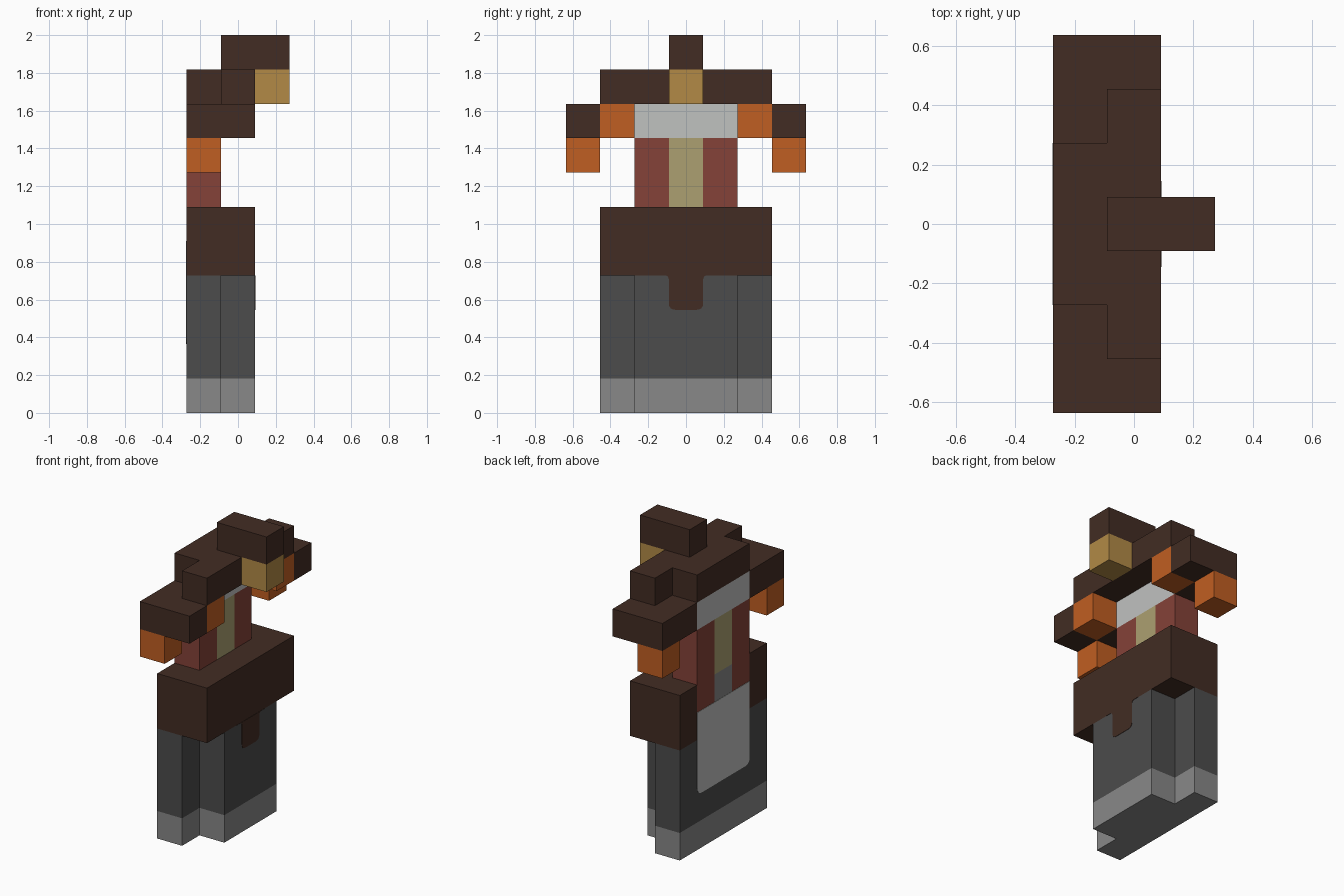
import bpy, bmesh
from mathutils import Vector

cube = bpy.data.objects.get("Cube")
if cube:
    bpy.data.objects.remove(cube, do_unlink=True)

U = 2 / 11  # one block


def material(name, rgb):
    linear = [((c / 255 + 0.055) / 1.055) ** 2.4 for c in rgb]
    m = bpy.data.materials.new(name)
    m.use_nodes = True
    m.diffuse_color = (*linear, 1)
    m.node_tree.nodes["Principled BSDF"].inputs["Base Color"].default_value = (*linear, 1)
    return m


brown = material("dark brown", (66, 44, 35))
orange = material("orange", (192, 94, 34))
gold = material("gold", (178, 138, 70))
white = material("off white", (192, 194, 192))
red = material("brick red", (133, 66, 56))
tan = material("tan", (172, 160, 113))
dark = material("dark grey", (76, 76, 76))
light = material("light grey", (136, 136, 136))


def finish(name, bm, mat):
    bmesh.ops.recalc_face_normals(bm, faces=bm.faces)
    mesh = bpy.data.meshes.new(name)
    bm.to_mesh(mesh)
    bm.free()
    mesh.materials.append(mat)
    obj = bpy.data.objects.new(name, mesh)
    bpy.context.collection.objects.link(obj)
    return obj


def block(name, mat, x, y, z):
    """Box given by first and last block on x and y, and by edge heights on z."""
    low = Vector((x[0] - 0.5, y[0] - 0.5, z[0])) * U
    high = Vector((x[1] + 0.5, y[1] + 0.5, z[1])) * U
    bm = bmesh.new()
    bmesh.ops.create_cube(bm, size=1)
    for v in bm.verts:
        v.co = [high[i] if v.co[i] > 0 else low[i] for i in range(3)]
    return finish(name, bm, mat)


def plate(name, mat, x, thickness, corners):
    """Thin painted plate facing x; corners are (y, z, radius) in blocks."""
    pts = []
    for i, (y, z, r) in enumerate(corners):
        c = Vector((y, z))
        if not r:
            pts.append(c)
            continue
        a, b = [(Vector(corners[k][:2]) - c).normalized() * r
                for k in (i - 1, (i + 1) % len(corners))]
        for s in range(5):
            t = s / 4
            pts.append(c + a * (1 - t) ** 2 + b * t ** 2)
    bm = bmesh.new()
    face = bm.faces.new([bm.verts.new((x * U, p.x * U, p.y * U)) for p in pts])
    new = bmesh.ops.extrude_face_region(bm, geom=[face])["geom"]
    bmesh.ops.translate(bm, vec=(thickness, 0, 0),
                        verts=[g for g in new if isinstance(g, bmesh.types.BMVert)])
    return finish(name, bm, mat)


# Legs and soles: a wide back slab with a narrower front slab
for part, mat, z in (("sole", light, (0, 1)), ("legs", dark, (1, 4))):
    block("back_" + part, mat, (-1, -1), (-2, 2), z)
    block("front_" + part, mat, (0, 0), (-1, 1), z)

# Waist
block("waist_front", brown, (0, 0), (-2, 2), (4, 6))
block("waist_core", dark, (-1, -1), (-1, 1), (4, 5))
block("waist_back_badge", light, (-1, -1), (0, 0), (5, 6))

# Torso centre and collar
block("torso_stripe", tan, (-1, -1), (0, 0), (6, 8))
block("collar", white, (-1, -1), (-1, 1), (8, 9))

# Parts repeated on both sides
for side, s in (("front", -1), ("back", 1)):
    block(side + "_waist_side", brown, (-1, -1), (2 * s, 2 * s), (4, 6))
    block(side + "_torso_side", red, (-1, -1), (s, s), (5, 8))
    block(side + "_shoulder", brown, (-1, -1), (2 * s, 2 * s), (8, 9))
    block(side + "_inner_arm", orange, (0, 0), (2 * s, 2 * s), (8, 9))
    block(side + "_outer_arm", brown, (-1, 0), (3 * s, 3 * s), (8, 9))
    block(side + "_hand", orange, (-1, -1), (3 * s, 3 * s), (7, 8))

# Top of the shoulders and the head
block("upper_back", brown, (-1, -1), (-1, 1), (9, 10))
block("upper_shoulders", brown, (0, 0), (-2, 2), (9, 10))
block("face", gold, (1, 1), (0, 0), (9, 10))
block("hair", brown, (0, 1), (0, 0), (10, 11))

# Painted tab below the waist and rounded panel on the back
plate("waist_tab", brown, 0.5, 0.002,
      [(-0.8, 4, 0), (-0.5, 4, 0.12), (-0.5, 3, 0.2),
       (0.5, 3, 0.2), (0.5, 4, 0.12), (0.8, 4, 0)])
plate("back_panel", white, -1.5, -0.002,
      [(-1.5, 5, 0), (-1.5, 2, 0.25), (1.5, 2, 0.25), (1.5, 5, 0)])
